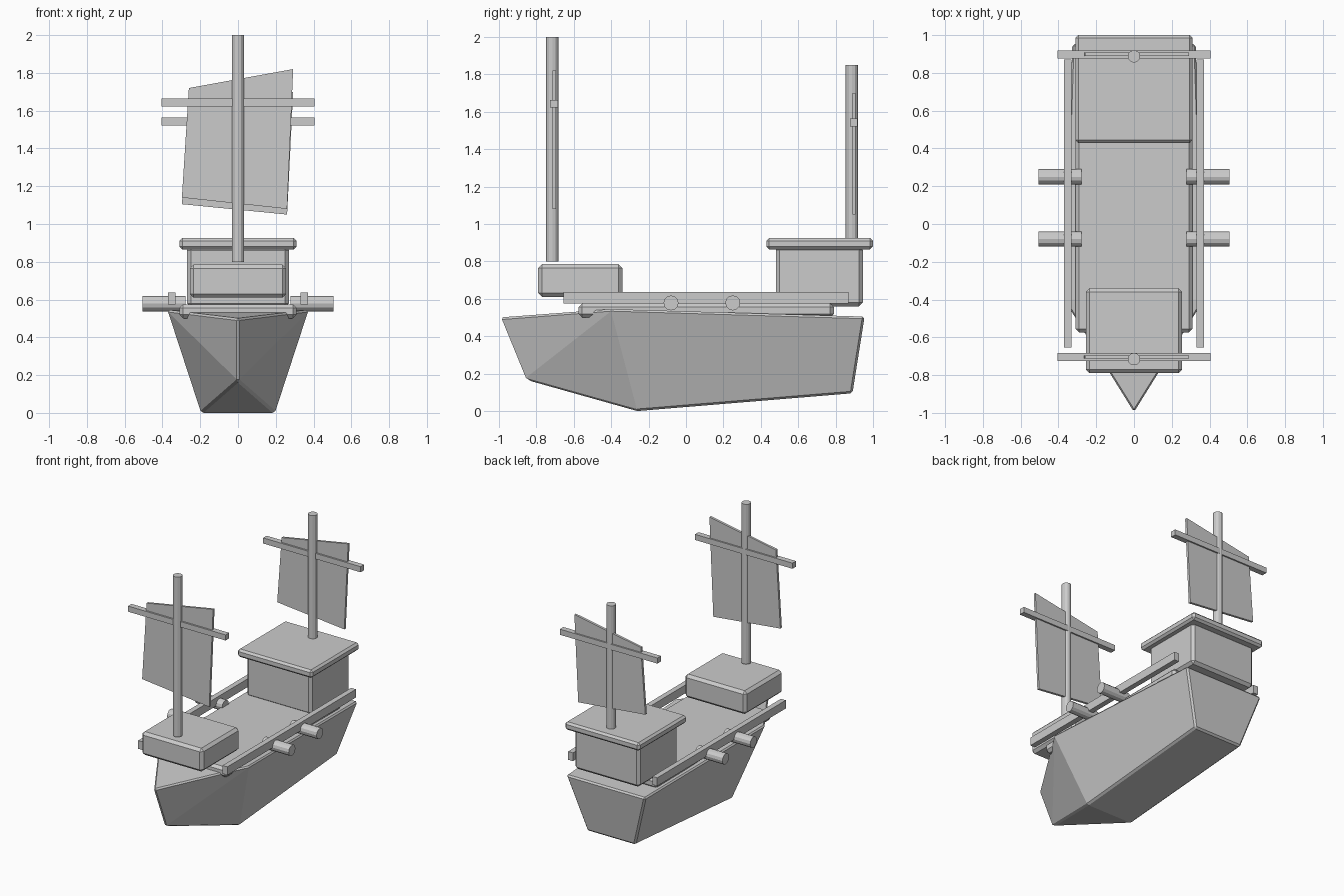
import bpy, bmesh
from math import pi

if "Cube" in bpy.data.objects:
    bpy.data.objects.remove(bpy.data.objects["Cube"])


def finish(name, bm, bevel=0):
    bmesh.ops.recalc_face_normals(bm, faces=bm.faces)
    mesh = bpy.data.meshes.new(name)
    bm.to_mesh(mesh)
    bm.free()
    ob = bpy.data.objects.new(name, mesh)
    bpy.context.collection.objects.link(ob)
    if bevel:
        mod = ob.modifiers.new("Bevel", 'BEVEL')
        mod.width = bevel
        mod.segments = 1
    return ob


def box(name, x, y, z, bevel=0):
    """Box from (min, max) ranges on each axis."""
    bm = bmesh.new()
    bmesh.ops.create_cube(bm, size=1)
    for v in bm.verts:
        for i, (a, b) in enumerate((x, y, z)):
            v.co[i] = b if v.co[i] > 0 else a
    return finish(name, bm, bevel)


def rod(name, centre, radius, length, rot=(0, 0, 0)):
    bpy.ops.mesh.primitive_cylinder_add(vertices=12, radius=radius, depth=length,
                                        location=centre, rotation=rot)
    bpy.context.object.name = name


# Hull: faceted convex shape, half the points mirrored across x
bm = bmesh.new()
for p in [(0, -1, .5), (0, -.865, .17)]:
    bm.verts.new(p)
for x, y, z in [(.195, -.26, 0), (.375, -.4, .545), (.2, .89, .095), (.33, .955, .505)]:
    for s in (-1, 1):
        bm.verts.new((s * x, y, z))
bmesh.ops.convex_hull(bm, input=bm.verts)
bmesh.ops.dissolve_limit(bm, angle_limit=.01, verts=bm.verts, edges=bm.edges)
finish("hull", bm, .012)

# Deck and cabins
box("deck", (-.31, .31), (-.575, .79), (.5, .575), .02)
box("front_cabin", (-.255, .255), (-.79, -.34), (.61, .785), .02)
box("rear_cabin", (-.27, .27), (.48, .945), (.56, .88), .02)
box("rear_cabin_roof", (-.31, .31), (.43, 1), (.865, .925), .015)

# Side rails and cannons
for s, side in ((-1, "left"), (1, "right")):
    box(side + "_rail", sorted((s * .33, s * .37)), (-.655, .87), (.575, .637))
    for y, place in ((-.08, "front"), (.25, "rear")):
        rod(f"{side}_{place}_cannon", (s * .392, y, .578), .04, .226, (0, pi / 2, 0))

# Masts with yards and crooked sails
for name, y, base, top, yard, shape in (
        ("front", -.715, .8, 2, 1.643, [(-.26, 1.72), (.292, 1.82), (.26, 1.08), (-.297, 1.14)]),
        ("rear", .887, .9, 1.85, 1.543, [(-.26, 1.6), (.292, 1.7), (.26, 1.05), (-.297, 1.105)])):
    rod(name + "_mast", (0, y, (base + top) / 2), .033, top - base)
    c = y + .01
    box(name + "_yard", (-.405, .405), (c - .021, c + .021), (yard - .021, yard + .021))
    bm = bmesh.new()
    face = bm.faces.new([bm.verts.new((x, c - .008, z)) for x, z in shape])
    ext = bmesh.ops.extrude_face_region(bm, geom=[face], use_keep_orig=True)
    for v in ext["geom"]:
        if isinstance(v, bmesh.types.BMVert):
            v.co.y += .018
    finish(name + "_sail", bm)
